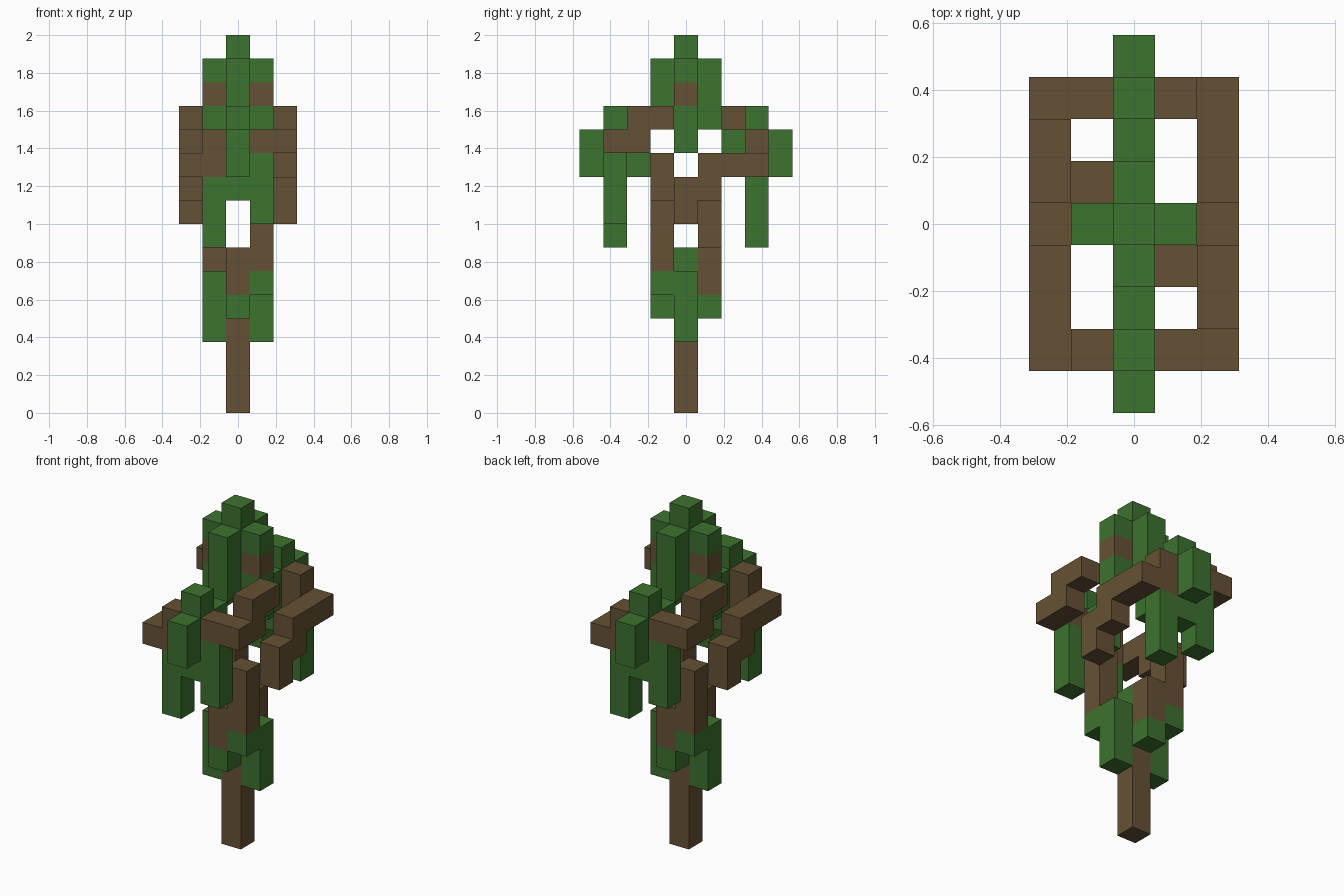
import bpy
import bmesh
from mathutils import Vector

CELL = 0.125  # edge of one block

cube = bpy.data.objects.get("Cube")
if cube:
    bpy.data.objects.remove(cube, do_unlink=True)


def make_material(name, colour):
    mat = bpy.data.materials.new(name)
    mat.use_nodes = True
    mat.diffuse_color = (*colour, 1)
    shader = mat.node_tree.nodes["Principled BSDF"]
    shader.inputs["Base Color"].default_value = (*colour, 1)
    shader.inputs["Roughness"].default_value = 0.9
    return mat


leaf = make_material("leaf green", (0.046, 0.168, 0.028))
bark = make_material("bark brown", (0.133, 0.083, 0.035))
parts = {}
filled = set()


def blocks(name, material, x, y, z, turned=False):
    """Fill a run of blocks; x, y, z are one index or a (first, last) pair."""
    spans = [s if isinstance(s, tuple) else (s, s) for s in (x, y, z)]
    rx, ry, rz = [range(a, b + 1) for a, b in spans]
    cells = {(i, j, k) for i in rx for j in ry for k in rz}
    if turned:
        cells = {(-i, -j, k) for i, j, k in cells}
    parts.setdefault((name, material), set()).update(cells)
    filled.update(cells)


# Central stem
blocks("trunk", bark, 0, 0, (0, 5))
blocks("trunk_tip", leaf, 0, 0, 6)
blocks("crown_tip", leaf, 0, 0, (14, 15))

# Everything else repeats after a half turn about the stem
for side, turned in (("front", False), ("back", True)):
    def add(name, material, x, y, z):
        blocks(f"{side}_{name}", material, x, y, z, turned)

    # Leaves and bark around the top of the stem
    add("crown_leaf", leaf, 0, -1, (12, 14))
    add("crown_side_leaf", leaf, 1, 0, 14)
    add("crown_side_bark", bark, 1, 0, 13)
    add("crown_lower_leaf", leaf, 1, 0, (11, 12))

    # Leafy arm with its hanging ends
    add("arm", leaf, 0, -2, (10, 11))
    add("arm_bend", leaf, 0, -3, (9, 12))
    add("arm_end", leaf, 0, -4, (10, 11))
    add("long_hanging_leaf", leaf, -1, -3, (7, 9))
    add("short_hanging_leaf", leaf, 1, -3, (8, 10))

    # Upper branch, stepping round the corner of the arm
    add("upper_branch", bark, (1, 2), -3, 11)
    add("upper_branch", bark, 2, -2, 11)
    add("upper_branch", bark, 2, (-2, -1), 12)

    # Lower branch, stepping down along the side
    add("lower_branch", bark, -1, -3, (10, 11))
    add("lower_branch", bark, -2, (-3, -1), 10)
    add("lower_branch", bark, -2, (-1, 0), 9)
    add("lower_branch", bark, -2, 0, 8)

    # Bark and leaves wrapped round the lower stem
    add("stem_bark", bark, 0, -1, (5, 6))
    add("stem_post", bark, 1, -1, (6, 8))
    add("stem_leaf", leaf, 0, -1, 4)
    add("stem_side_leaf", leaf, 1, 0, (3, 5))
    add("stem_side_leaf", leaf, 1, -1, 5)


def build(name, material, cells):
    """Make one mesh from the outer faces of a set of blocks."""
    bm = bmesh.new()
    for cell in sorted(cells):
        centre = Vector(cell) + Vector((0, 0, 0.5))
        for axis in range(3):
            for sign in (-1, 1):
                normal = Vector((0, 0, 0))
                normal[axis] = sign
                beside = tuple(int(c + n) for c, n in zip(cell, normal))
                if beside in filled:
                    continue
                u = Vector((0, 0, 0))
                u[(axis + 1) % 3] = 0.5
                v = normal.cross(u)
                middle = centre + normal / 2
                ring = (-u - v, u - v, u + v, v - u)
                bm.faces.new([bm.verts.new((middle + c) * CELL) for c in ring])
    bmesh.ops.remove_doubles(bm, verts=bm.verts[:], dist=CELL / 100)
    bmesh.ops.dissolve_limit(bm, angle_limit=0.01,
                             verts=bm.verts[:], edges=bm.edges[:])
    mesh = bpy.data.meshes.new(name)
    bm.to_mesh(mesh)
    bm.free()
    mesh.materials.append(material)
    bpy.context.collection.objects.link(bpy.data.objects.new(name, mesh))


for (name, material), cells in parts.items():
    build(name, material, cells)
